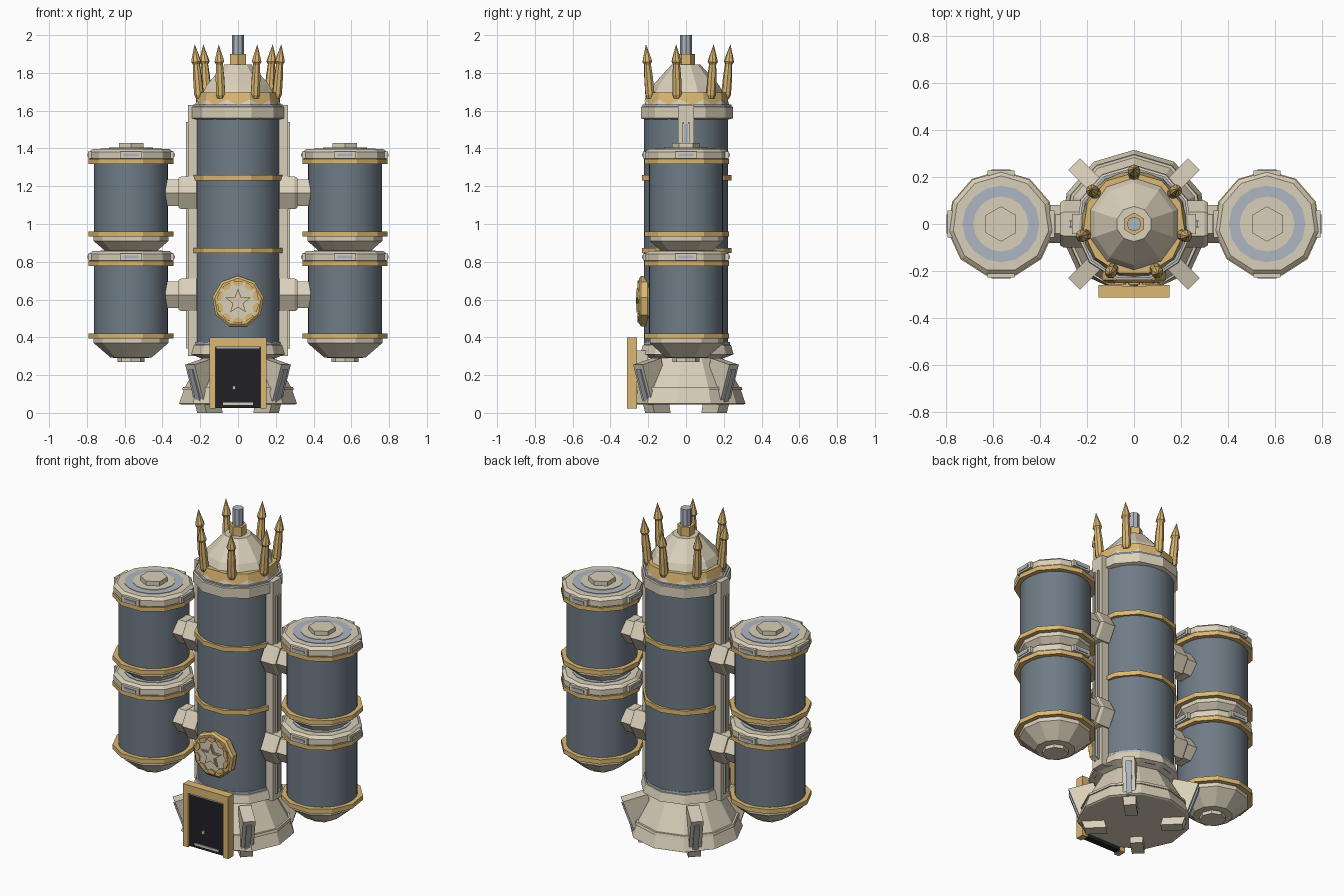
import bpy, bmesh
from math import sin, cos, pi, radians
from mathutils import Matrix, Vector

if "Cube" in bpy.data.objects:
    bpy.data.objects.remove(bpy.data.objects["Cube"])

def mat(name, c):
    m = bpy.data.materials.new(name)
    m.diffuse_color = (*c, 1)
    m.use_nodes = True
    m.node_tree.nodes["Principled BSDF"].inputs["Base Color"].default_value = m.diffuse_color
    return m

GOLD = mat("gold", (.72, .48, .17))
CREAM = mat("cream", (.70, .63, .49))
SLATE = mat("slate", (.16, .20, .24))
STEEL = mat("steel", (.42, .47, .54))
DARK = mat("dark", (.015, .015, .02))
N = 11  # sides of the low-poly rings

def finish(bm, name, m, smooth=False):
    bmesh.ops.recalc_face_normals(bm, faces=bm.faces[:])
    me = bpy.data.meshes.new(name)
    bm.to_mesh(me)
    bm.free()
    me.materials.append(m)
    if smooth:
        for p in me.polygons:
            p.use_smooth = len(p.vertices) == 4
    ob = bpy.data.objects.new(name, me)
    bpy.context.collection.objects.link(ob)
    return ob

def lathe(name, prof, m, n=N, xf=Matrix(), smooth=False):
    """Capped solid of revolution around local z, first vertex on +y."""
    bm = bmesh.new()
    rings = [[bm.verts.new(xf @ Vector((r * sin(2*pi*i/n), r * cos(2*pi*i/n), z)))
              for i in range(n)] for r, z in prof]
    for a, b in zip(rings, rings[1:]):
        for i in range(n):
            j = (i + 1) % n
            bm.faces.new((a[i], a[j], b[j], b[i]))
    bm.faces.new(rings[0])
    bm.faces.new(rings[-1])
    return finish(bm, name, m, smooth)

def band(name, r, z0, z1, m, n=N, xf=Matrix()):
    return lathe(name, [(r, z0), (r, z1)], m, n, xf)

def prism(name, pts, w0, w1, m, xf):
    """2D outline extruded from w0 to w1 along local z."""
    bm = bmesh.new()
    a, b = ([bm.verts.new(xf @ Vector((u, v, w))) for u, v in pts] for w in (w0, w1))
    bm.faces.new(a)
    bm.faces.new(b)
    for i in range(len(pts)):
        j = (i + 1) % len(pts)
        bm.faces.new((a[i], a[j], b[j], b[i]))
    return finish(bm, name, m)

def box(name, lo, hi, m, xf=Matrix()):
    return prism(name, [(lo[0], lo[1]), (hi[0], lo[1]), (hi[0], hi[1]), (lo[0], hi[1])],
                 lo[2], hi[2], m, xf)

def move(x, y, z):
    return Matrix.Translation((x, y, z))

# main shaft with gold hoops
lathe("main_shaft", [(.222, .3), (.222, 1.6)], SLATE, 32, smooth=True)
for z in (.86, 1.245):
    band("shaft_hoop", .242, z - .014, z + .014, GOLD)

# flared base, flattened behind the door
base = lathe("base_flare", [(.19, .3), (.2, .285), (.287, .13), (.315, .05), (.305, .045)], CREAM)
trim = lathe("base_trim", [(.29, .122), (.298, .122), (.294, .138), (.27, .138)], CREAM)
for ob in (base, trim):
    for v in ob.data.vertices:
        v.co.y = max(v.co.y, -.275)
lathe("base_collar", [(.2, .29), (.252, .31), (.238, .36), (.2, .365)], CREAM)
band("base_collar_trim", .232, .355, .375, STEEL)

# diagonal buttresses with slots
for k in range(4):
    fx = Matrix.Rotation(pi/4 + k*pi/2, 4, 'Z') @ Matrix.Rotation(pi/2, 4, 'X')
    prism("buttress", [(.15, 0), (.27, 0), (.36, .255), (.22, .29)], -.035, .035, CREAM, fx)
    prism("buttress_slot", [(.28, .045), (.295, .045), (.36, .23), (.345, .23)],
          -.016, .016, STEEL, fx)

# side pilasters and tank couplings
for s in (-1, 1):
    fx = Matrix.Scale(s, 4, (1, 0, 0))
    box("pilaster", (.2, -.042, .3), (.264, .042, 1.63), CREAM, fx)
    box("pilaster_rail", (.25, -.018, .34), (.275, -.01, 1.54), CREAM, fx)
    box("pilaster_rail", (.25, .01, .34), (.275, .018, 1.54), CREAM, fx)
    box("pilaster_slot", (.25, -.01, .36), (.27, .01, 1.53), STEEL, fx)
    for z in (.625, 1.165):
        hx = fx @ move(0, 0, z) @ Matrix.Rotation(pi/2, 4, 'Y')
        lathe("coupling_inner", [(.1, .22), (.1, .3), (.09, .315)], CREAM, 6, hx)
        lathe("coupling_outer", [(.08, .31), (.08, .385)], CREAM, 6, hx)

# crown cap with zigzag trim
lathe("crown_band", [(.215, 1.55), (.249, 1.56), (.249, 1.62), (.23, 1.625),
                     (.212, 1.69), (.15, 1.69)], CREAM)
band("crown_band_trim", .24, 1.618, 1.632, STEEL)
bm = bmesh.new()
top, low = [], []
for i in range(2 * N):
    a, k, z = pi*i/N, (cos(pi/N) if i % 2 else 1), (1.628 if i % 2 else 1.66)
    r = .234 - (z - 1.625) * .277
    top.append(bm.verts.new((.218*k*sin(a), .218*k*cos(a), 1.695)))
    low.append(bm.verts.new((r*k*sin(a), r*k*cos(a), z)))
for i in range(2 * N):
    j = (i + 1) % (2 * N)
    bm.faces.new((top[i], top[j], low[j], low[i]))
bm.faces.new(top)
finish(bm, "zigzag_trim", GOLD)

# dome, finial and pipe
lathe("dome", [(.198, 1.69), (.175, 1.735), (.075, 1.845), (.03, 1.845)], CREAM, 10)
band("finial_block", .048, 1.84, 1.9, GOLD, 6)
band("top_pipe", .031, 1.88, 2.0, STEEL, 8)

# seven leaning spikes
for k in range(7):
    sx = (Matrix.Rotation(2*pi*k/7, 4, 'Z') @ move(0, .212, 1.685)
          @ Matrix.Rotation(radians(-5), 4, 'X'))
    lathe("spike_shaft", [(.018, -.02), (.026, 0), (.024, .1), (.018, .17)], GOLD, 8, sx)
    lathe("spike_tip", [(.018, .16), (.027, .175), (.022, .195), (.001, .265)], GOLD, 8, sx)

# paired side tanks
def tank(x, dz):
    o = move(x, 0, dz)
    lathe("tank_body", [(.196, .4), (.196, .81)], SLATE, 32, o, True)
    band("tank_hoop_low", .228, .393, .42, GOLD, N, o)
    band("tank_hoop_top", .228, .778, .803, GOLD, N, o)
    lathe("tank_cap", [(.215, .8), (.224, .808), (.224, .842), (.205, .858), (.16, .858)],
          CREAM, N, o)
    band("cap_ring", .163, .85, .861, STEEL, 16, o)
    band("cap_disc", .117, .85, .864, CREAM, 16, o)
    band("cap_knob", .075, .86, .89, CREAM, 6, o)
    lathe("tank_bottom", [(.2, .4), (.2, .37), (.11, .293), (.07, .29)], CREAM, N, o)
    band("bottom_knob", .072, .27, .3, CREAM, 8, o)
    for k in range(4):
        t = o @ Matrix.Rotation(k*pi/2, 4, 'Z')
        box("cap_tile", (-.058, .2, .808), (.058, .228, .845), CREAM, t)
        box("cap_tile_slot", (-.04, .215, .818), (.04, .232, .833), STEEL, t)

for x in (-.566, .566):
    for dz in (0, .54):
        tank(x, dz)

# doorway
box("door_frame_left", (-.152, -.312, .022), (-.118, -.26, .4), GOLD)
box("door_frame_right", (.118, -.312, .022), (.152, -.26, .4), GOLD)
box("door_frame_top", (-.152, -.312, .35), (.152, -.26, .4), GOLD)
box("door_panel", (-.12, -.298, .025), (.12, -.262, .352), DARK)
box("door_lintel_strip", (-.115, -.304, .342), (.115, -.295, .352), STEEL)
box("door_kick_strip", (-.08, -.304, .042), (.08, -.295, .054), CREAM)
box("door_handle", (-.03, -.308, .125), (-.012, -.295, .143), CREAM)
box("door_back", (-.11, -.265, .05), (.11, -.2, .33), CREAM)

# round badge with a star
bx = move(0, 0, .588) @ Matrix.Rotation(pi/2, 4, 'X')
lathe("badge_plate", [(.13, .195), (.138, .205), (.138, .238), (.125, .248)], GOLD, 9, bx)
band("badge_disc", .108, .24, .251, CREAM, 18, bx)
for k in range(10):
    prism("badge_leaf", [(-.026, .092), (0, .082), (.026, .092), (.022, .108), (-.02, .112)],
          .245, .258, GOLD, bx @ Matrix.Rotation(k*pi/5, 4, 'Z'))
def star(r):
    return [((r if i % 2 == 0 else r*.42) * sin(pi*i/5),
             (r if i % 2 == 0 else r*.42) * cos(pi*i/5)) for i in range(10)]
prism("badge_star", star(.07), .245, .262, GOLD, bx)
prism("badge_star_face", star(.055), .26, .266, CREAM, bx)
